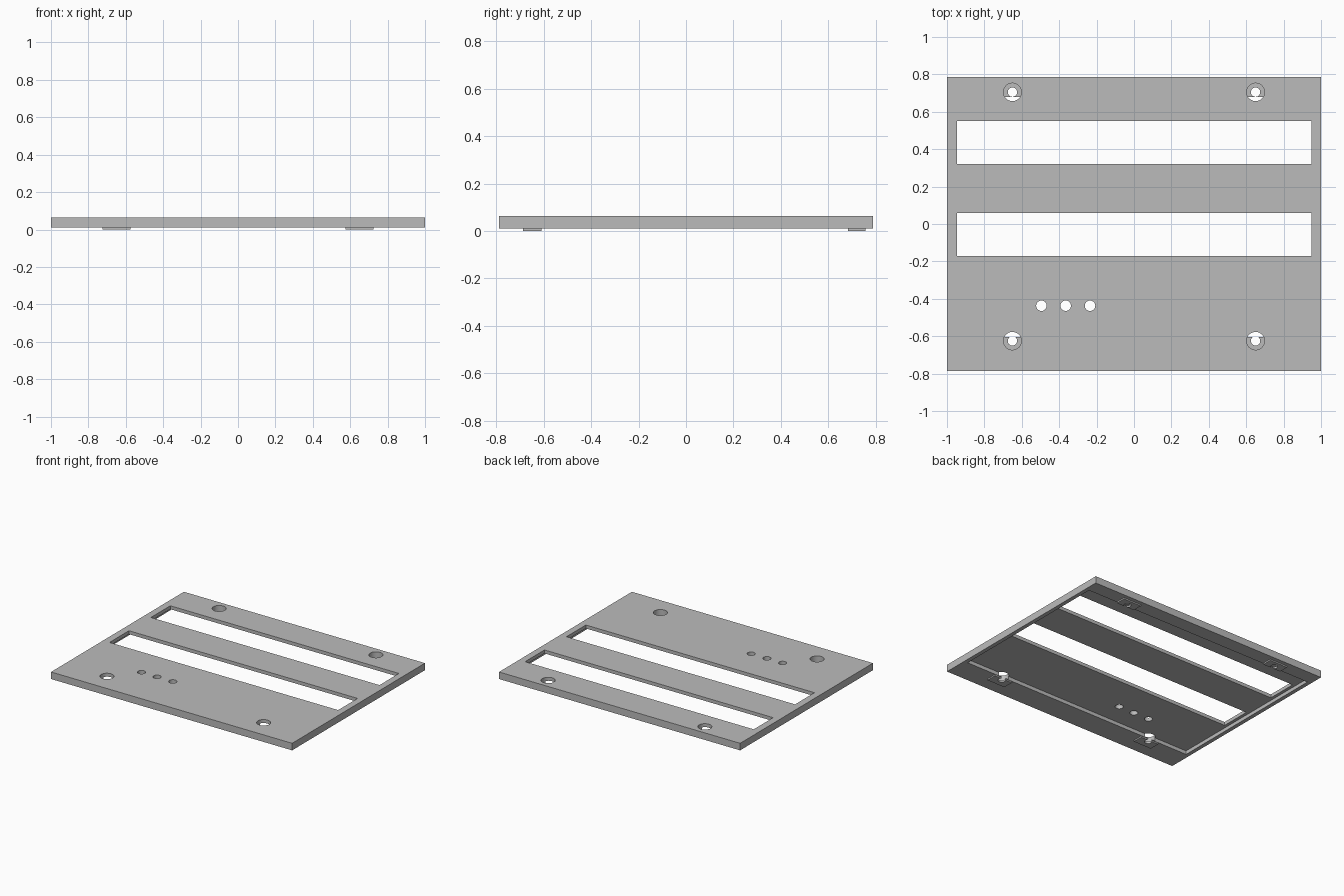
import bpy

if "Cube" in bpy.data.objects:
    bpy.data.objects.remove(bpy.data.objects["Cube"])

grey = bpy.data.materials.new("panel grey")
grey.diffuse_color = (0.5, 0.5, 0.5, 1)
grey.use_nodes = True
grey.node_tree.nodes["Principled BSDF"].inputs["Base Color"].default_value = grey.diffuse_color

Z0, Z1 = 0.01, 0.063      # panel underside and top
CEILING = 0.037           # roof of the underside pocket


def box(name, x0, x1, y0, y1, z0, z1):
    bpy.ops.mesh.primitive_cube_add(
        size=1, location=((x0 + x1) / 2, (y0 + y1) / 2, (z0 + z1) / 2))
    ob = bpy.context.object
    ob.name = name
    ob.scale = (x1 - x0, y1 - y0, z1 - z0)
    bpy.ops.object.transform_apply(location=True, rotation=False, scale=True)
    return ob


def rod(name, x, y, r, z0, z1):
    bpy.ops.mesh.primitive_cylinder_add(
        vertices=32, radius=r, depth=z1 - z0, location=(x, y, (z0 + z1) / 2))
    ob = bpy.context.object
    ob.name = name
    return ob


def combine(target, tool, operation):
    mod = target.modifiers.new(operation.lower(), 'BOOLEAN')
    mod.operation = operation
    mod.solver = 'EXACT'
    mod.object = tool
    bpy.context.view_layer.objects.active = target
    bpy.ops.object.modifier_apply(modifier=mod.name)
    bpy.data.objects.remove(tool, do_unlink=True)


# Flat rectangular panel
panel = box("panel", -1, 1, -0.787, 0.787, Z0, Z1)

# Shallow pocket under the panel
combine(panel, box("pocket", -0.97, 0.97, -0.605, 0.68, -0.1, CEILING), 'DIFFERENCE')

# Two long slots
for y0, y1 in ((-0.17, 0.06), (0.32, 0.55)):
    combine(panel, box("slot", -0.947, 0.95, y0, y1, -0.1, 0.2), 'DIFFERENCE')

# Row of three small holes
for x in (-0.495, -0.365, -0.235):
    combine(panel, rod("small_hole", x, -0.437, 0.028, -0.1, 0.2), 'DIFFERENCE')

# Mounting points: thin pad below, counterbore above, screw hole through
for hole_y, pad_y0, pad_y1 in ((-0.625, -0.687, -0.608), (0.705, 0.683, 0.757)):
    for x in (-0.65, 0.65):
        combine(panel, box("pad", x - 0.075, x + 0.075, pad_y0, pad_y1, 0, 0.02), 'UNION')
        combine(panel, rod("counterbore", x, hole_y, 0.048, 0.014, 0.2), 'DIFFERENCE')
        combine(panel, rod("screw_hole", x, hole_y, 0.025, -0.1, 0.2), 'DIFFERENCE')

panel.data.materials.clear()
panel.data.materials.append(grey)
for face in panel.data.polygons:
    face.material_index = 0

# Smooth hole walls, crisp edges
bpy.ops.object.select_all(action='DESELECT')
panel.select_set(True)
bpy.context.view_layer.objects.active = panel
bpy.ops.object.shade_smooth_by_angle()
